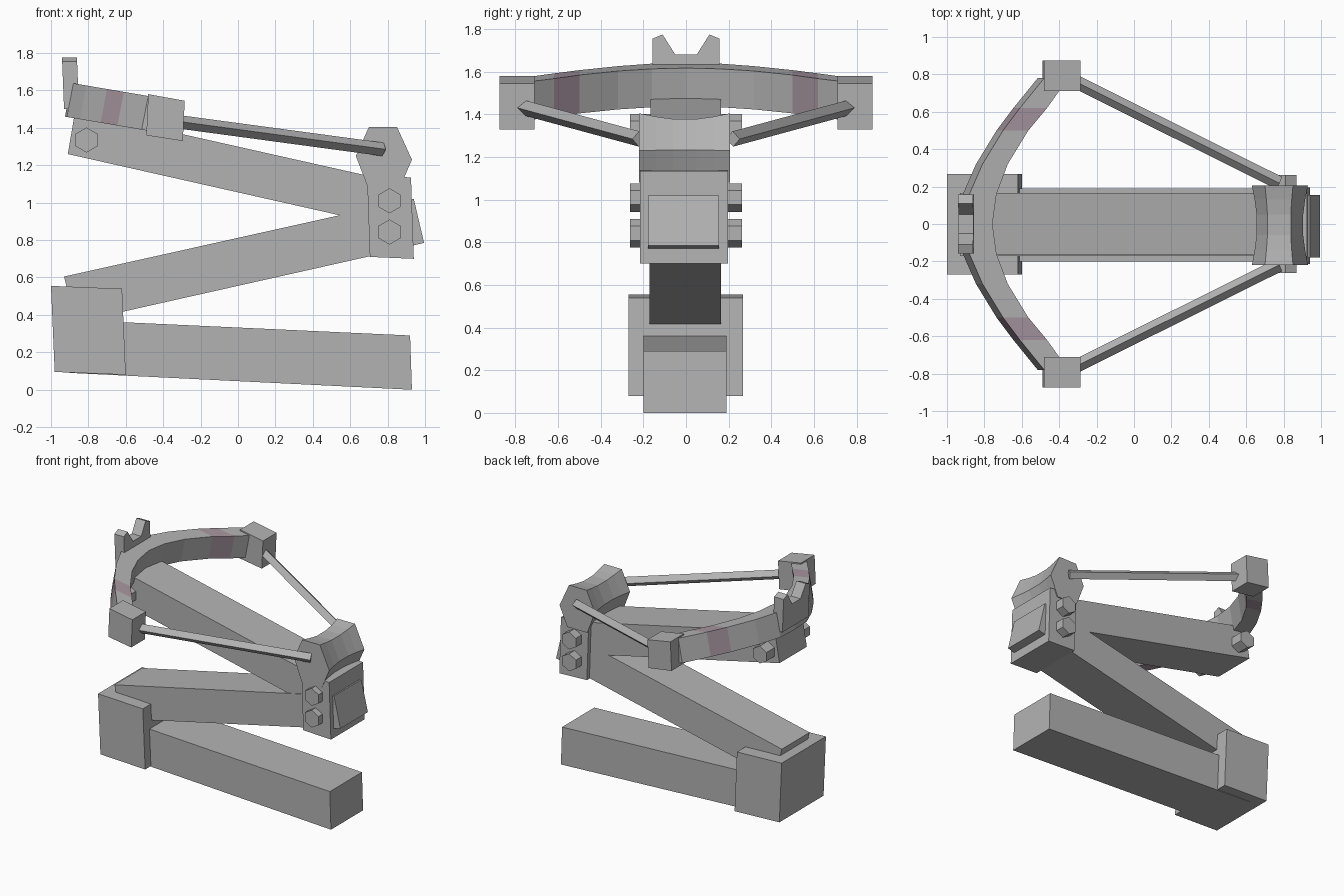
import bpy, bmesh
from math import radians, sin, cos, tau
from mathutils import Vector

cube = bpy.data.objects.get("Cube")
if cube:
    bpy.data.objects.remove(cube)


def material(name, rgb):
    m = bpy.data.materials.new(name)
    m.use_nodes = True
    m.diffuse_color = (*rgb, 1)
    m.node_tree.nodes["Principled BSDF"].inputs["Base Color"].default_value = (*rgb, 1)
    return m


GREY = material("plain grey", (0.45, 0.45, 0.45))
MAUVE = material("dull mauve", (0.38, 0.30, 0.345))


def loft(name, rings, mats=(GREY,), rule=None):
    """Skin equal-length rings of points and cap both ends."""
    bm = bmesh.new()
    loops = [[bm.verts.new(p) for p in ring] for ring in rings]
    n = len(loops[0])
    for a, b in zip(loops, loops[1:]):
        for i in range(n):
            j = (i + 1) % n
            bm.faces.new((a[i], a[j], b[j], b[i]))
    bm.faces.new(loops[0])
    bm.faces.new(loops[-1])
    bmesh.ops.recalc_face_normals(bm, faces=bm.faces)
    if rule:
        for f in bm.faces:
            f.material_index = rule(f.calc_center_median())
    me = bpy.data.meshes.new(name)
    bm.to_mesh(me)
    bm.free()
    for m in mats:
        me.materials.append(m)
    ob = bpy.data.objects.new(name, me)
    bpy.context.collection.objects.link(ob)
    return ob


def side_prism(name, outline, y0, y1):
    """Extrude an (x, z) outline along y."""
    return loft(name, [[(x, y, z) for x, z in outline] for y in (y0, y1)])


# Folded arms and the blocks joining them
side_prism("lower_arm", [(-0.9, 0.374), (0.92, 0.29), (0.93, 0), (-0.9, 0.09)], -0.2, 0.19)
side_prism("rear_corner_block", [(-1, 0.555), (-0.62, 0.54), (-0.6, 0.08), (-0.98, 0.095)], -0.27, 0.267)
side_prism("middle_arm", [(-0.93, 0.605), (0.8, 0.99), (0.8, 0.735), (-0.87, 0.36)], -0.172, 0.165)
side_prism("upper_arm", [(-0.87, 1.495), (0.8, 1.12), (0.8, 0.875), (-0.91, 1.26)], -0.167, 0.165)
side_prism("front_joint_block", [(0.69, 1.145), (0.925, 1.135), (0.94, 0.70), (0.705, 0.71)], -0.215, 0.196)
side_prism("front_wedge", [(0.92, 1.02), (0.94, 1.02), (0.995, 0.785), (0.93, 0.77)], -0.178, 0.155)

# Waisted hexagonal head above the joint
hexagon = [(-0.08, 0.155), (0.07, 0.155), (0.15, -0.02), (0.085, -0.17), (-0.085, -0.17), (-0.15, 0)]
rings = []
for y, s in ((-0.22, 1), (-0.14, 0.9), (-0.06, 0.83), (0.05, 0.83), (0.13, 0.9), (0.206, 1)):
    rings.append([(0.78 + s * x, y, 1.25 + s * z) for x, z in hexagon])
loft("string_head", rings)

# Hexagonal bolts on both sides
for label, x, z in (("upper_joint", 0.81, 1.01), ("lower_joint", 0.81, 0.843), ("rear", -0.81, 1.335)):
    outline = [(x + 0.067 * sin(tau * i / 6), z + 0.067 * cos(tau * i / 6)) for i in range(6)]
    for side, s in (("left", 1), ("right", -1)):
        side_prism(f"{label}_bolt_{side}", outline, s * 0.14, s * 0.263)

# Curved, tilted bow: outer x, inner x and y for one half
half = [(-0.89, -0.757, 0), (-0.88, -0.735, 0.16), (-0.81, -0.675, 0.32),
        (-0.70, -0.565, 0.5), (-0.61, -0.465, 0.62), (-0.48, -0.35, 0.78)]
stations = [(o, i, -y) for o, i, y in reversed(half[1:])] + half
rings = []
for outer, inner, y in stations:
    top_o, top_i = (1.64 - 0.17 * (x + 0.89) for x in (outer, inner))
    rings.append([(outer, y, top_o), (inner, y, top_i),
                  (inner - 0.035, y, top_i - 0.18), (outer - 0.035, y, top_o - 0.18)])
loft("bow", rings, (GREY, MAUVE), lambda c: int(0.5 < abs(c.y) < 0.62))

# Tip blocks and diamond-section strings
tip = [(-0.48, 1.58), (-0.285, 1.545), (-0.295, 1.33), (-0.49, 1.36)]
for side, s in (("left", 1), ("right", -1)):
    side_prism(f"bow_tip_{side}", tip, s * 0.71, s * 0.875)
    a, b = Vector((-0.36, s * 0.785, 1.438)), Vector((0.775, s * 0.22, 1.285))
    along = (b - a).normalized()
    across = along.cross(Vector((0, 0, 1))).normalized()
    up = across.cross(along)
    r = 0.036
    offsets = [across * r, up * r, across * -r, up * -r]
    loft(f"string_{side}", [[p + o for o in offsets] for p in (a, b)])

# Notched sight on the outside of the bow
notch = [(0.158, 1.755), (0.11, 1.775), (0.05, 1.68)]
face = [(-0.158, 1.5)] + [(-y, z) for y, z in notch] + notch[::-1] + [(0.158, 1.5)]
loft("sight", [[(x - 0.04 * (z - 1.5), y, z) for y, z in face] for x in (-0.93, -0.85)])
